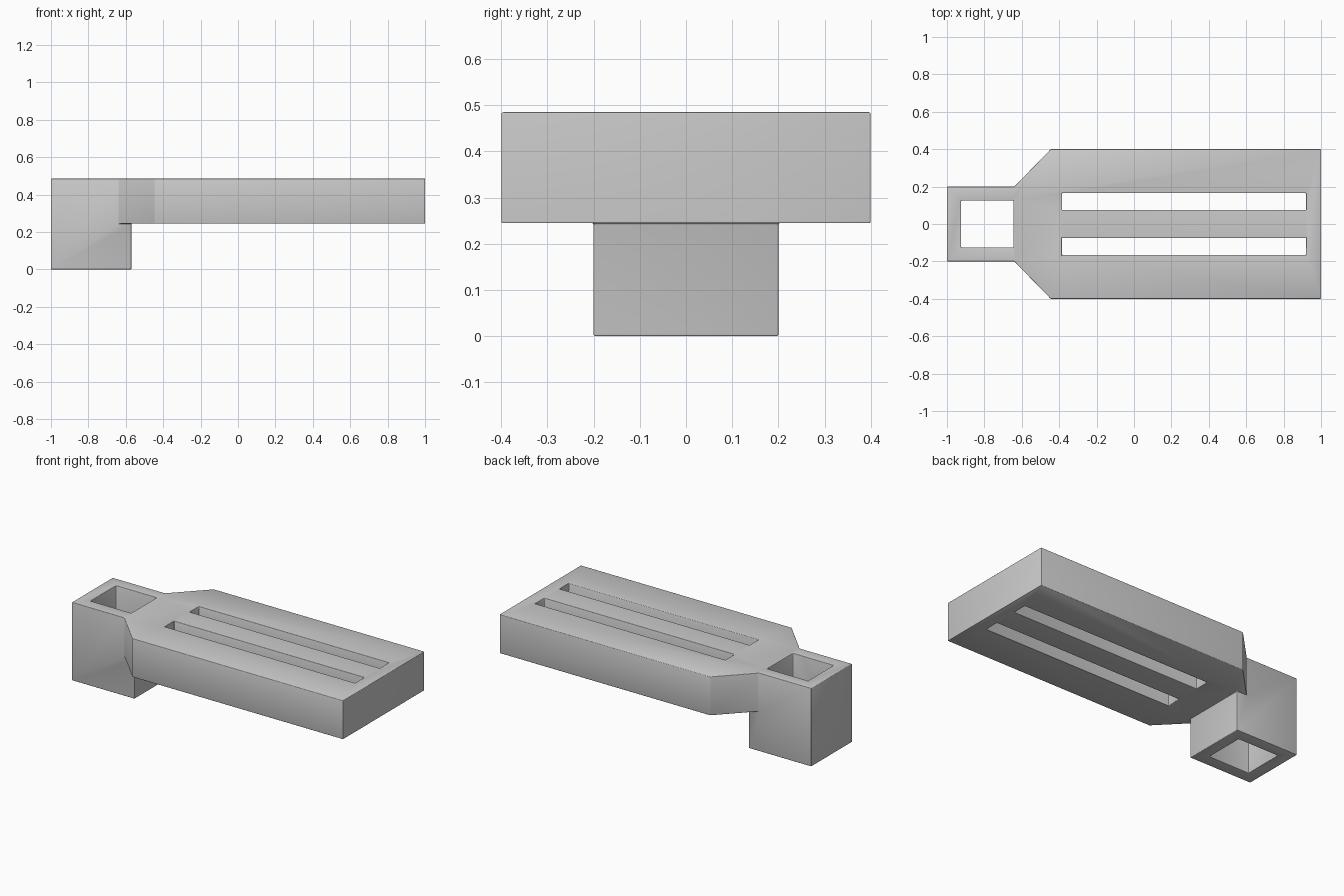
import bpy
import bmesh

TOP, PLATE_BOTTOM = 0.485, 0.245

cube = bpy.data.objects.get("Cube")
if cube:
    bpy.data.objects.remove(cube, do_unlink=True)

grey = bpy.data.materials.new("plain grey")
grey.use_nodes = True
colour = (0.6, 0.6, 0.6, 1)
grey.diffuse_color = colour
grey.node_tree.nodes["Principled BSDF"].inputs["Base Color"].default_value = colour


def prism(name, outline, z0, z1):
    """Extrude a flat outline upward from z0 to z1."""
    bm = bmesh.new()
    face = bm.faces.new([bm.verts.new((x, y, z0)) for x, y in outline])
    up = bmesh.ops.extrude_face_region(bm, geom=[face])
    verts = [v for v in up["geom"] if isinstance(v, bmesh.types.BMVert)]
    bmesh.ops.translate(bm, vec=(0, 0, z1 - z0), verts=verts)
    bmesh.ops.recalc_face_normals(bm, faces=bm.faces)
    mesh = bpy.data.meshes.new(name)
    bm.to_mesh(mesh)
    bm.free()
    mesh.materials.append(grey)
    obj = bpy.data.objects.new(name, mesh)
    bpy.context.collection.objects.link(obj)
    return obj


def block(name, x0, x1, y0, y1, z0, z1):
    return prism(name, [(x0, y0), (x1, y0), (x1, y1), (x0, y1)], z0, z1)


def combine(target, helper, operation):
    mod = target.modifiers.new(helper.name, "BOOLEAN")
    mod.operation = operation
    mod.solver = "EXACT"
    mod.object = helper
    helper.hide_render = True
    bpy.ops.object.modifier_apply(modifier=mod.name)
    bpy.data.objects.remove(helper, do_unlink=True)


# Plate with a narrow neck that flares to full width
half = [(-1, -0.2), (-0.64, -0.2), (-0.445, -0.4), (1, -0.4)]
outline = half + [(x, -y) for x, y in reversed(half)]
body = prism("slotted_plate_with_socket", outline, PLATE_BOTTOM, TOP)
bpy.context.view_layer.objects.active = body
body.select_set(True)

# Post under the neck
combine(body, block("socket_post", -1, -0.57, -0.2, 0.2, 0, TOP), "UNION")

# Square hole through the post and two long slots through the plate
combine(body, block("socket_hole", -0.925, -0.645, -0.125, 0.125, -1, 1), "DIFFERENCE")
for side, y0, y1 in (("front", -0.165, -0.075), ("back", 0.075, 0.165)):
    combine(body, block(side + "_slot", -0.385, 0.92, y0, y1, -1, 1), "DIFFERENCE")

# Merge coplanar pieces, then round every edge
bm = bmesh.new()
bm.from_mesh(body.data)
bmesh.ops.remove_doubles(bm, verts=bm.verts, dist=0.0001)
bmesh.ops.dissolve_limit(bm, angle_limit=0.01, verts=bm.verts, edges=bm.edges)
bm.to_mesh(body.data)
bm.free()

bevel = body.modifiers.new("rounded_edges", "BEVEL")
bevel.width = 0.012
bevel.segments = 3
bevel.limit_method = "ANGLE"
bevel.angle_limit = 0.5
bpy.ops.object.modifier_apply(modifier=bevel.name)
bpy.ops.object.shade_smooth_by_angle(angle=0.6)
